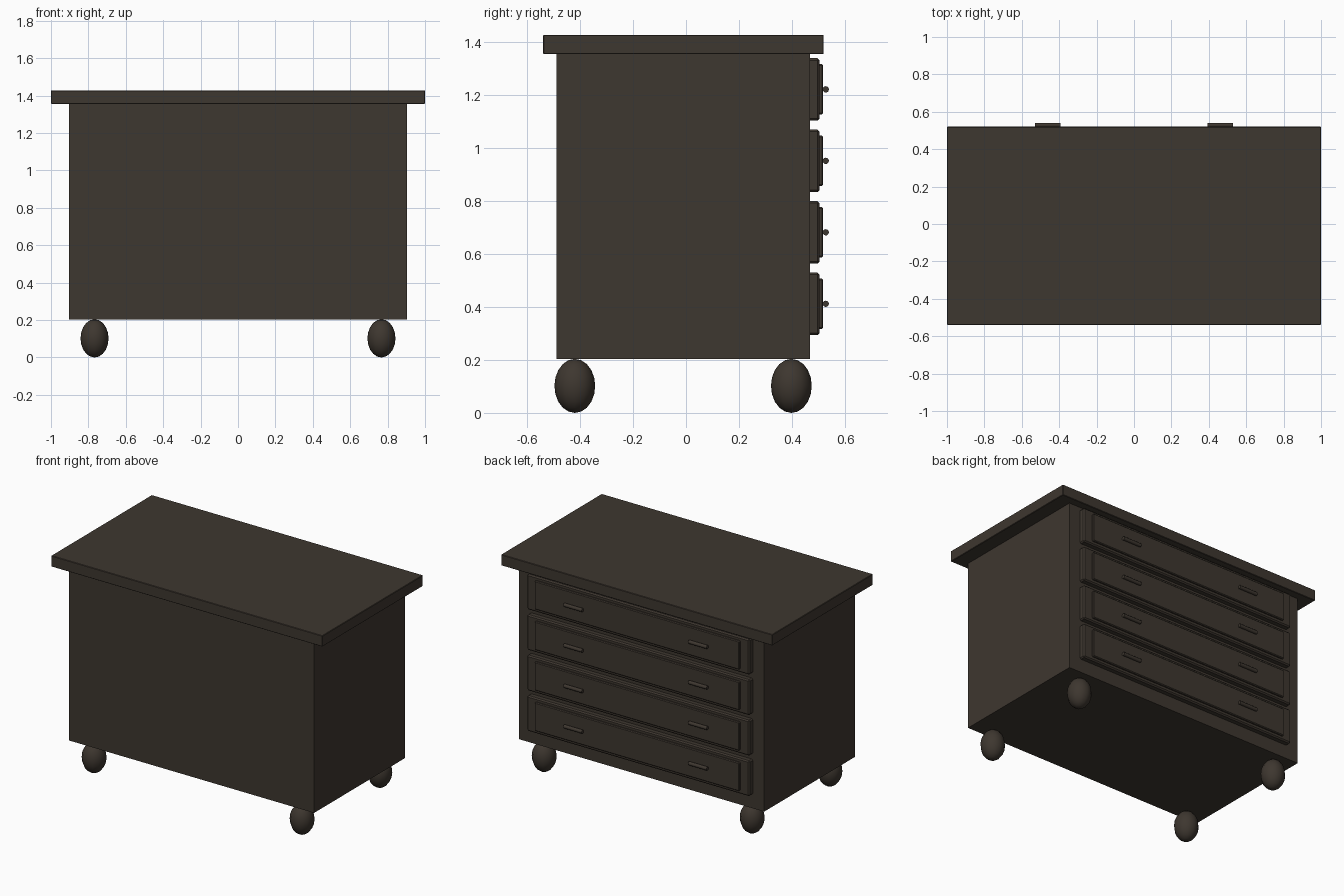
import bpy, math

if "Cube" in bpy.data.objects:
    bpy.data.objects.remove(bpy.data.objects["Cube"])

wood = bpy.data.materials.new("dark brown wood")
wood.diffuse_color = (0.048, 0.038, 0.029, 1)
wood.use_nodes = True
wood.node_tree.nodes["Principled BSDF"].inputs["Base Color"].default_value = wood.diffuse_color


def finish(ob, name, smooth=False):
    ob.name = name
    ob.data.materials.append(wood)
    if smooth:
        bpy.ops.object.shade_smooth_by_angle(angle=math.radians(40))
    return ob


def box(name, x, y, z, bevel=0.0):
    """Box from (min, max) ranges, with an optional small chamfer."""
    bpy.ops.mesh.primitive_cube_add(
        size=1, location=[(a + b) / 2 for a, b in (x, y, z)])
    ob = bpy.context.object
    ob.scale = [b - a for a, b in (x, y, z)]
    bpy.ops.object.transform_apply(location=False, rotation=False, scale=True)
    if bevel:
        m = ob.modifiers.new("edge", 'BEVEL')
        m.width = bevel
        m.segments = 1
    return finish(ob, name)


# Carcass and overhanging top
box("cabinet_body", (-0.904, 0.904), (-0.49, 0.468), (0.203, 1.356))
box("table_top", (-1, 1), (-0.54, 0.52), (1.355, 1.428), 0.003)

# Drawers on the back (+y) side, each with a raised panel and two bar handles
for i in range(4):
    zc = 0.412 + i * 0.27
    box(f"drawer_front_{i}", (-0.82, 0.82), (0.46, 0.505), (zc - 0.118, zc + 0.118), 0.008)
    box(f"drawer_panel_{i}", (-0.755, 0.755), (0.50, 0.518), (zc - 0.095, zc + 0.095), 0.005)
    for side in (-1, 1):
        bpy.ops.mesh.primitive_cylinder_add(
            vertices=12, radius=0.012, depth=0.136,
            location=(side * 0.46, 0.528, zc), rotation=(0, math.pi / 2, 0))
        finish(bpy.context.object, f"drawer_handle_{i}", True)

# Egg-shaped ball feet
for x in (-0.767, 0.767):
    for y in (-0.42, 0.398):
        bpy.ops.mesh.primitive_uv_sphere_add(
            segments=12, ring_count=10, radius=1, location=(x, y, 0.102))
        foot = bpy.context.object
        foot.scale = (0.075, 0.077, 0.102)
        bpy.ops.object.transform_apply(location=False, rotation=False, scale=True)
        finish(foot, "ball_foot", True)
